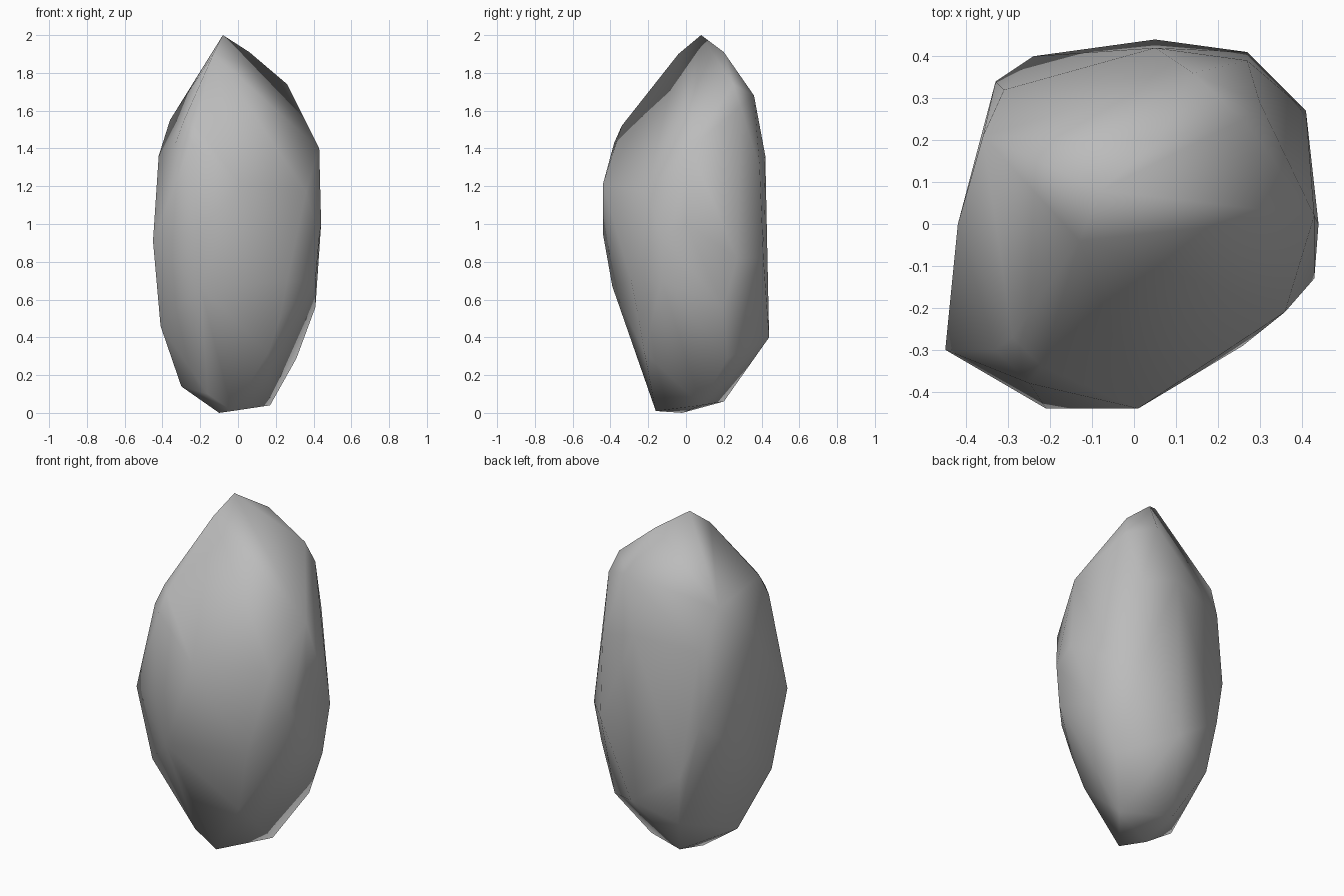
import bpy
import bmesh
from mathutils import Vector

# Remove the default cube only
default_cube = bpy.data.objects.get("Cube")
if default_cube:
    bpy.data.objects.remove(default_cube, do_unlink=True)


def make_material(name, colour):
    material = bpy.data.materials.new(name)
    material.use_nodes = True
    material.diffuse_color = colour
    shader = material.node_tree.nodes["Principled BSDF"]
    shader.inputs["Base Color"].default_value = colour
    shader.inputs["Roughness"].default_value = 0.9
    return material


def make_hull(name, corners, material):
    """Wrap a tight faceted skin around a handful of corner points."""
    builder = bmesh.new()
    for corner in corners:
        builder.verts.new(Vector(corner) / 100)
    bmesh.ops.convex_hull(builder, input=builder.verts[:])
    # Drop any corners swallowed by the skin
    loose = [v for v in builder.verts if not v.link_faces]
    bmesh.ops.delete(builder, geom=loose, context="VERTS")
    bmesh.ops.recalc_face_normals(builder, faces=builder.faces[:])
    for face in builder.faces:
        face.smooth = True
    mesh = bpy.data.meshes.new(name)
    builder.to_mesh(mesh)
    builder.free()
    mesh.materials.append(material)
    rock = bpy.data.objects.new(name, mesh)
    bpy.context.collection.objects.link(rock)
    return rock


# Corner points of the boulder, in hundredths of a unit
pointed_top = [
    (-8, 8, 200), (-13, -4, 190), (6, 20, 191),
]
shoulder = [
    (26, 25, 174), (14, 36, 168), (30, 29, 162), (-36, 21, 155),
    (-29, -27, 154), (-22, -34, 152), (-33, -30, 143), (-25, -38, 143),
    (43, 2, 140),
]
upper_waist = [
    (-42, 0, 136), (-31, 32, 132), (5, 42, 136), (27, 39, 130),
    (1, -44, 121), (36, -21, 117),
]
lower_waist = [
    (44, 0, 100), (43, -13, 93), (-33, 34, 90), (-21, -44, 95),
    (-45, -30, 91), (41, 27, 82), (27, 41, 82), (-24, 40, 60),
    (-20, -39, 67), (26, -29, 70), (41, -13, 70),
]
underside = [
    (41, 20, 56), (22, -25, 50), (16, -22, 32), (-41, -21, 46),
    (5, 44, 40), (-20, 36, 30), (31, 22, 29),
]
foot = [
    (-30, -5, 14), (-16, -17, 10), (-10, 20, 6),
    (17, 8, 4), (-3, -16, 1), (-10, -2, 0),
]

# Boulder
stone = make_material("grey stone", (0.5, 0.5, 0.5, 1.0))
all_corners = pointed_top + shoulder + upper_waist + lower_waist + underside + foot
make_hull("boulder", all_corners, stone)
